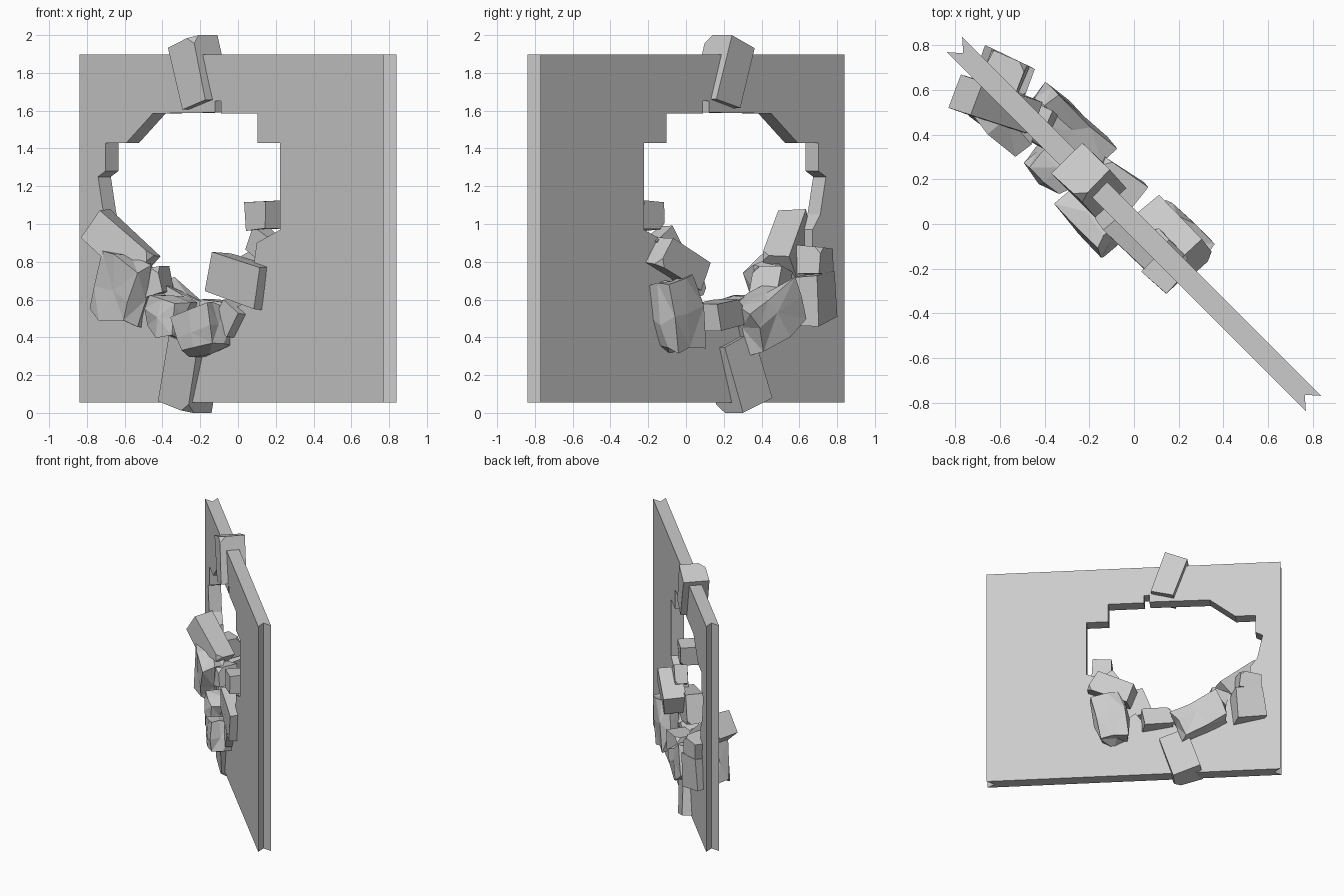
import bpy, bmesh, math, random
from mathutils import Matrix, Vector, Euler

random.seed(4)
cube = bpy.data.objects.get("Cube")
if cube:
    bpy.data.objects.remove(cube, do_unlink=True)

stone = bpy.data.materials.new("grey_stone")
stone.use_nodes = True
GREY = (0.6, 0.6, 0.6, 1)
stone.diffuse_color = GREY
stone.node_tree.nodes["Principled BSDF"].inputs["Base Color"].default_value = GREY

# The wall stands diagonally: local x runs along it, local y through it
FRAME = Matrix.Rotation(math.radians(-45), 4, "Z")


def finish(name, bm, matrix):
    bmesh.ops.recalc_face_normals(bm, faces=bm.faces[:])
    mesh = bpy.data.meshes.new(name)
    bm.to_mesh(mesh)
    bm.free()
    mesh.materials.append(stone)
    obj = bpy.data.objects.new(name, mesh)
    bpy.context.collection.objects.link(obj)
    obj.matrix_world = matrix
    return obj


def prism(name, points, direction):
    bm = bmesh.new()
    face = bm.faces.new([bm.verts.new(p) for p in points])
    grown = bmesh.ops.extrude_face_region(bm, geom=[face])["geom"]
    moved = [v for v in grown if isinstance(v, bmesh.types.BMVert)]
    bmesh.ops.translate(bm, verts=moved, vec=direction)
    return finish(name, bm, FRAME)


def place(center, angles):
    turn = Euler([math.radians(a) for a in angles]).to_matrix().to_4x4()
    return Matrix.Translation(center) @ FRAME @ turn


def roughen(bm, size, wobble):
    for v in bm.verts:
        v.co += Vector([random.uniform(-wobble, wobble) for _ in range(3)])
        v.co = Vector([a * b for a, b in zip(v.co, size)])


def block(name, center, size, roll, tilt=0, yaw=0, wobble=0.05):
    """A broken brick with uneven corners, one of them chipped."""
    bm = bmesh.new()
    bmesh.ops.create_cube(bm, size=1)
    roughen(bm, size, wobble)
    chip = random.choice(bm.verts[:])
    bmesh.ops.bevel(bm, geom=[chip], offset=min(size) * 0.25,
                    segments=1, affect="VERTICES")
    finish(name, bm, place(center, (tilt, roll, yaw)))


def lump(name, center, size, roll=0):
    """A faceted boulder from a roughened, rounded cube."""
    bm = bmesh.new()
    bmesh.ops.create_cube(bm, size=1)
    bmesh.ops.subdivide_edges(bm, edges=bm.edges[:], cuts=1, use_grid_fill=True)
    for v in bm.verts:
        v.co *= 1 - 0.4 * max(0, v.co.length - 0.5)
    roughen(bm, size, 0.08)
    bmesh.ops.triangulate(bm, faces=bm.faces[:])
    finish(name, bm, place(center, (0, roll, 0)))


# Wall with V-notched ends
END, NOTCH, HALF = 1.137, 1.082, 0.048
profile = [(-END, -HALF), (END, -HALF), (NOTCH, 0),
           (END, HALF), (-END, HALF), (-NOTCH, 0)]
wall = prism("wall", [(u, v, 0.055) for u, v in profile], (0, 0, 1.842))

# Ragged hole broken through the wall
hole = [(-.70, 1.43), (-.59, 1.43), (-.45, 1.585), (-.12, 1.59), (-.12, 1.65),
        (-.09, 1.65), (-.09, 1.585), (.105, 1.585), (.105, 1.43), (.224, 1.43),
        (.224, .97), (.10, .90), (.06, .60), (-.10, .50), (-.30, .50),
        (-.45, .65), (-.55, .76), (-.67, .82), (-.67, .97), (-.71, 1.05),
        (-.74, 1.25), (-.70, 1.28)]
cutter = prism("hole_cutter", [((x + .033) * math.sqrt(2), -.3, z) for x, z in hole],
               (0, .6, 0))
cutter.hide_render = True
cut = wall.modifiers.new("hole", "BOOLEAN")
cut.operation, cut.solver, cut.object = "DIFFERENCE", "EXACT", cutter
bpy.context.view_layer.objects.active = wall
bpy.ops.object.modifier_apply(modifier=cut.name)
bpy.data.objects.remove(cutter, do_unlink=True)

# Loose bricks around the rim
block("top_block", (-.2, .197, 1.8), (.18, .19, .345), -18, wobble=.03)
block("bottom_block", (-.25, .265, .207), (.22, .19, .37), 17, tilt=4, wobble=.03)
block("right_upper_block", (-.625, .535, .885), (.35, .16, .19), 40, yaw=27)
block("right_back_block", (-.58, .675, .61), (.22, .15, .25), 8, yaw=22)
block("right_back_small_block", (-.58, .68, .805), (.17, .14, .14), -5, yaw=22)
block("left_front_block", (.015, -.08, .7), (.36, .13, .23), 15)
block("left_back_block", (.16, -.055, .795), (.33, .17, .16), -24, tilt=-4)
block("left_small_block", (.135, -.215, 1.045), (.15, .13, .14), -4)
block("rim_block", (-.08, .17, .52), (.22, .15, .14), 8, yaw=12)
block("rim_chip", (.14, -.12, .89), (.15, .1, .14), 30)
block("inner_chip", (-.445, .45, .69), (.15, .16, .15), -15, yaw=20)
block("low_chip", (-.02, -.02, .5), (.15, .14, .15), 35)

# Boulders at the foot of the hole
lump("right_front_boulder", (-.61, .505, .65), (.33, .2, .36), 18)
lump("left_back_boulder", (.195, -.045, .52), (.25, .17, .4), 10)
lump("rear_boulder", (-.3, .43, .515), (.41, .19, .26), 25)
lump("front_boulder", (-.185, .02, .44), (.3, .2, .24), -15)
lump("front_right_boulder", (-.355, .26, .51), (.22, .19, .21), 15)
